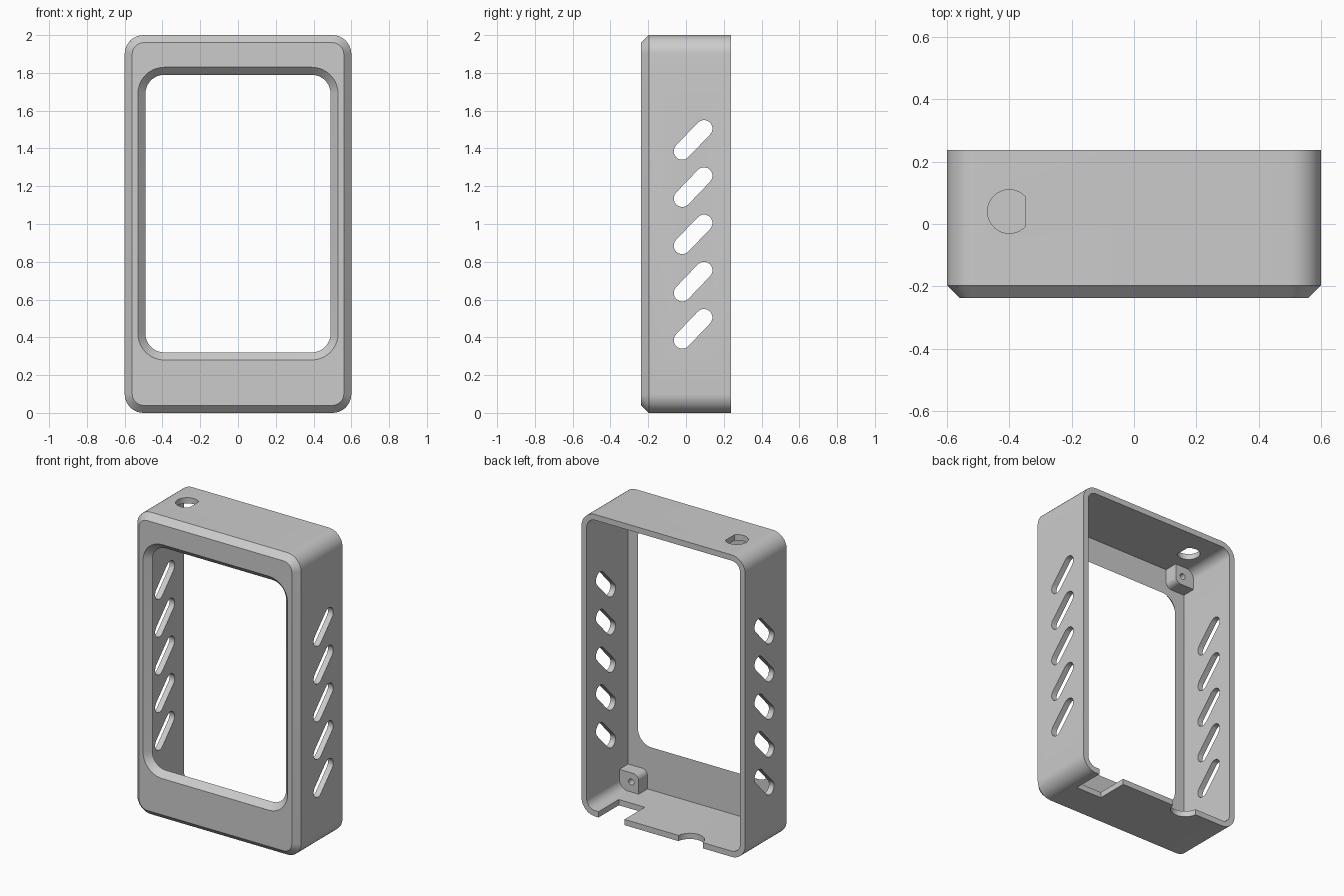
import bpy, bmesh, math
from mathutils import Vector

if "Cube" in bpy.data.objects:
    bpy.data.objects.remove(bpy.data.objects["Cube"])

BACK, FRONT, WALL = 0.237, -0.237, 0.038
grey = bpy.data.materials.new("plain grey")
grey.diffuse_color = (0.6, 0.6, 0.6, 1)
grey.use_nodes = True
grey.node_tree.nodes["Principled BSDF"].inputs["Base Color"].default_value = grey.diffuse_color


def arc(cx, cz, r, a0, a1, n):
    return [(cx + r * math.cos(math.radians(a0 + (a1 - a0) * i / n)),
             cz + r * math.sin(math.radians(a0 + (a1 - a0) * i / n))) for i in range(n + 1)]


def rounded_rect(hx, z0, z1, r, n=10):
    return (arc(hx - r, z1 - r, r, 0, 90, n) + arc(-hx + r, z1 - r, r, 90, 180, n)
            + arc(-hx + r, z0 + r, r, 180, 270, n) + arc(hx - r, z0 + r, r, 270, 360, n))


def finish(name, bm):
    bmesh.ops.recalc_face_normals(bm, faces=bm.faces)
    mesh = bpy.data.meshes.new(name)
    bm.to_mesh(mesh)
    bm.free()
    mesh.materials.append(grey)
    ob = bpy.data.objects.new(name, mesh)
    bpy.context.collection.objects.link(ob)
    return ob


def prism(bm, pts, axis, a, b):
    """Extrude a 2D outline along an axis from a to b."""
    def place(p, t):
        return {"x": (t, p[0], p[1]), "y": (p[0], t, p[1]), "z": (p[0], p[1], t)}[axis]
    lo = [bm.verts.new(place(p, a)) for p in pts]
    hi = [bm.verts.new(place(p, b)) for p in pts]
    bm.faces.new(lo)
    bm.faces.new(hi)
    for i in range(len(pts)):
        j = (i + 1) % len(pts)
        bm.faces.new((lo[i], lo[j], hi[j], hi[i]))


def cut(ob, cutter):
    cutter.hide_render = True
    mod = ob.modifiers.new("cut", "BOOLEAN")
    mod.operation, mod.solver, mod.object = "DIFFERENCE", "EXACT", cutter
    bpy.context.view_layer.objects.active = ob
    bpy.ops.object.modifier_apply(modifier=mod.name)
    bpy.data.objects.remove(cutter)


def smooth(ob):
    bpy.ops.object.select_all(action="DESELECT")
    ob.select_set(True)
    bpy.context.view_layer.objects.active = ob
    bpy.ops.object.shade_smooth_by_angle(angle=math.radians(30))


# Case: closed loft of rounded rectangles around wall, chamfer, window and inside
sections = [
    (BACK, 0.6, 0, 2, 0.1),
    (FRONT + 0.04, 0.6, 0, 2, 0.1),
    (FRONT, 0.56, 0.04, 1.96, 0.06),
    (FRONT, 0.53, 0.28, 1.83, 0.14),
    (FRONT + 0.04, 0.49, 0.32, 1.79, 0.1),
    (FRONT + 0.04, 0.6 - WALL, WALL, 2 - WALL, 0.1 - WALL),
    (BACK, 0.6 - WALL, WALL, 2 - WALL, 0.1 - WALL),
]
bm = bmesh.new()
rings = [[bm.verts.new((x, y, z)) for x, z in rounded_rect(hx, z0, z1, r)]
         for y, hx, z0, z1, r in sections]
for k, ring in enumerate(rings):
    nxt = rings[(k + 1) % len(rings)]
    for i in range(len(ring)):
        j = (i + 1) % len(ring)
        bm.faces.new((ring[i], ring[j], nxt[j], nxt[i]))
case = finish("case", bm)

# Openings in the case
bm = bmesh.new()
for k in range(5):  # slanted vents through both sides
    z = 0.385 + 0.25 * k
    prism(bm, arc(0.095, z + 0.12, 0.045, -45, 135, 10)
          + arc(-0.02, z, 0.045, 135, 315, 10), "x", -0.8, 0.8)
flat = math.degrees(math.acos(0.05 / 0.07))  # top hole with one flat side
prism(bm, arc(-0.4, 0.04, 0.07, flat, 360 - flat, 28), "z", 1.8, 2.2)
prism(bm, [(0.285, 0.025), (0.475, 0.025), (0.475, 0.4), (0.285, 0.4)], "z", -0.2, 0.15)
prism(bm, arc(-0.2, BACK + 0.01, 0.09, 0, 360, 32)[:-1], "z", -0.2, 0.15)
cut(case, finish("opening_cutter", bm))
smooth(case)

# Screw lugs in two opposite corners
for name, s in (("lower_screw_lug", 1), ("upper_screw_lug", -1)):
    def spot(p):
        return (s * p[0], 1 + s * (p[1] - 1))
    outline = [(0.57, 0.03), (0.57, 0.165)] + arc(0.46, 0.125, 0.04, 90, 180, 8) + [(0.42, 0.03)]
    bm = bmesh.new()
    prism(bm, [spot(p) for p in outline], "y", FRONT + 0.035, -0.105)
    lug = finish(name, bm)
    bm = bmesh.new()
    prism(bm, [spot(p) for p in arc(0.475, 0.105, 0.02, 0, 360, 20)[:-1]], "y", -0.18, 0)
    cut(lug, finish("screw_hole_cutter", bm))
    smooth(lug)
